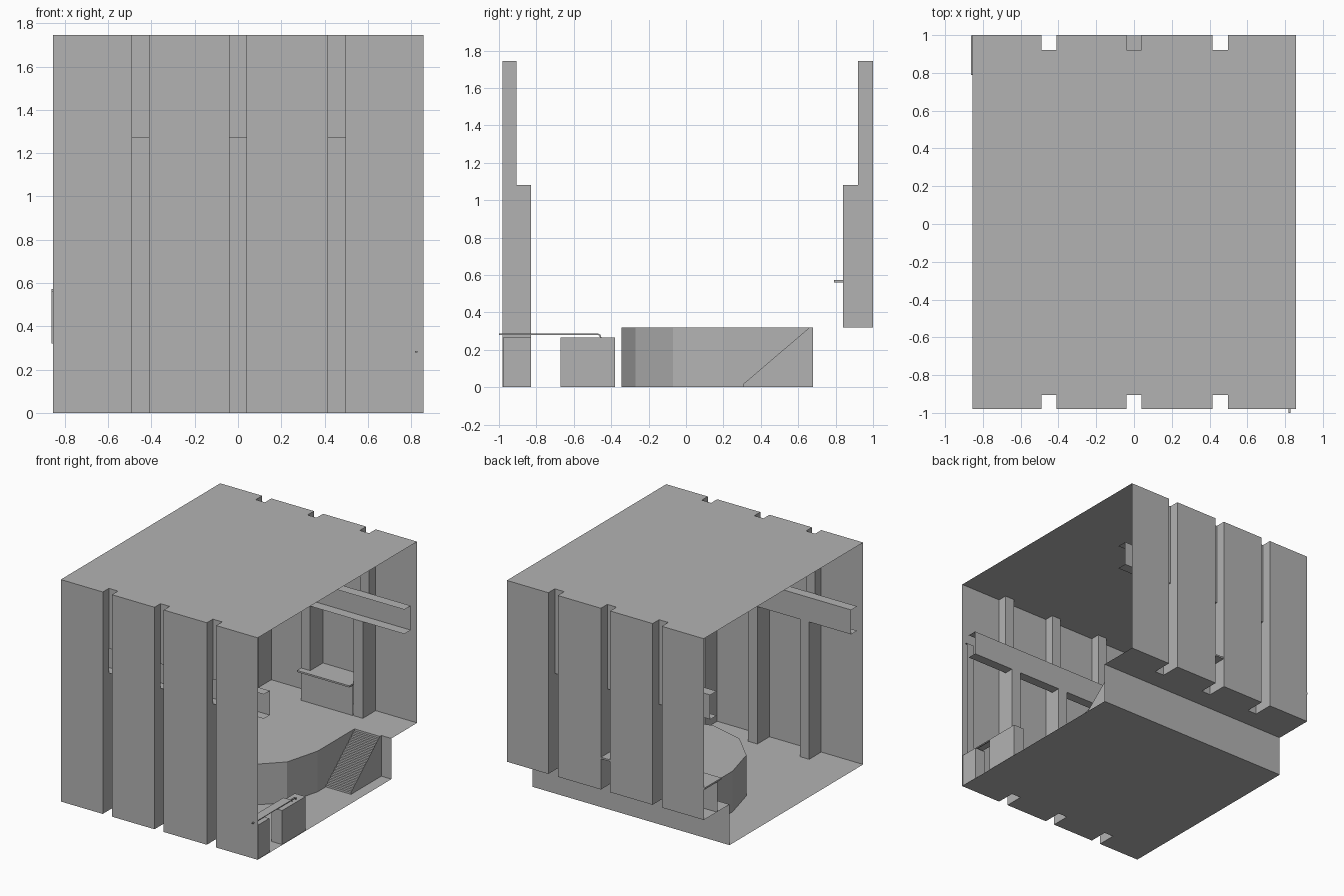
import bpy, math

if "Cube" in bpy.data.objects:
    bpy.data.objects.remove(bpy.data.objects["Cube"])

grey = bpy.data.materials.new("plain grey")
grey.diffuse_color = (0.45, 0.45, 0.45, 1)
grey.use_nodes = True
grey.node_tree.nodes["Principled BSDF"].inputs["Base Color"].default_value = grey.diffuse_color

X0, X1 = -0.855, 0.858
TOP, STEP = 1.745, 0.32
NOTCHES = [(-0.49, -0.41), (-0.04, 0.04), (0.415, 0.497)]
FRONT = (-0.98, -0.905, -0.83)   # outer, shallow and deep planes of a wall
BACK = (1.0, 0.92, 0.84)
BEAM_LO, BEAM_HI = 1.08, 1.272


def make(name, faces):
    """Object from a list of polygons."""
    verts, idx = [], []
    for f in faces:
        idx.append(list(range(len(verts), len(verts) + len(f))))
        verts += f
    me = bpy.data.meshes.new(name)
    me.from_pydata(verts, [], idx)
    me.materials.append(grey)
    ob = bpy.data.objects.new(name, me)
    bpy.context.collection.objects.link(ob)
    return ob


def strip(path, x0, x1):
    """Open sheet: a y-z path swept along x."""
    return [[(x0, *a), (x1, *a), (x1, *b), (x0, *b)]
            for a, b in zip(path, path[1:])]


def prism(path, x0, x1):
    """Closed solid: a y-z outline swept along x."""
    return (strip(path + path[:1], x0, x1)
            + [[(x0, *p) for p in path], [(x1, *p) for p in path]])


def rect(y0, y1, z0, z1):
    return [(y0, z0), (y1, z0), (y1, z1), (y0, z1)]


def edge(outer, inner, z):
    """Sheet border running along x with the notches cut in."""
    pts = [(X0, outer, z)]
    for a, b in NOTCHES:
        pts += [(a, outer, z), (a, inner, z), (b, inner, z), (b, outer, z)]
    return pts + [(X1, outer, z)]


def wall(name, planes, z0):
    """Notched wall; the notches stand inside the room as pilasters."""
    o, s, d = planes
    faces = []
    xs = [X0] + [v for n in NOTCHES for v in n] + [X1]
    for a, b in zip(xs[::2], xs[1::2]):
        faces += strip([(o, z0), (o, TOP)], a, b)
    side = [(o, z0), (d, z0), (d, BEAM_LO), (s, BEAM_LO), (s, TOP), (o, TOP)]
    for a, b in NOTCHES:
        faces += strip([(d, z0), (d, BEAM_LO)], a, b)
        faces += strip([(s, BEAM_HI), (s, TOP)], a, b)
        faces += [[(x, *p) for p in side] for x in (a, b)]
    make(name, faces)


# Shell: walls, roof, two floor levels
wall("front_wall", FRONT, 0)
wall("back_wall", BACK, STEP)
make("roof", [edge(FRONT[0], FRONT[1], TOP) + edge(BACK[0], BACK[1], TOP)[::-1]])
make("lower_floor", [edge(FRONT[0], FRONT[2], 0) + [(X1, 0.68, 0), (X0, 0.68, 0)]])
make("upper_floor", [[(X0, 0.68, STEP), (X1, 0.68, STEP)]
                     + edge(BACK[0], BACK[2], STEP)[::-1]])
make("floor_riser", strip([(0.68, 0), (0.68, STEP)], X0, X1))

# Channel beams, both opening towards the front
for name, y_open, y_web in (("front_beam", FRONT[1], FRONT[2]),
                            ("back_beam", BACK[2], BACK[1])):
    make(name, strip([(y_open, BEAM_LO), (y_web, BEAM_LO),
                      (y_web, BEAM_HI), (y_open, BEAM_HI)], X0, X1))

# Platform with a half-round front of six facets
R, CY = 0.55, 0.205
outline = [(-R, 0.68)]
outline += [(R * math.cos(math.radians(a)), CY + R * math.sin(math.radians(a)))
            for a in range(-180, 1, 30)]
outline += [(R, 0.68)]
sides = [[(*a, 0), (*b, 0), (*b, STEP), (*a, STEP)]
         for a, b in zip(outline, outline[1:])]
make("platform", sides + [[(*p, STEP) for p in outline]])

# Stairs with side panels
N, Y0 = 20, 0.305
run, rise = (0.68 - Y0) / N, STEP / N
path = [(Y0, 0)]
for i in range(N):
    path += [(Y0 + i * run, (i + 1) * rise), (Y0 + (i + 1) * run, (i + 1) * rise)]
make("stairs", strip(path, R, 0.77))
panel = [(Y0, 0), (Y0, rise), (0.68 - run, STEP), (0.68, STEP), (0.68, 0)]
make("stair_side", [[(0.77, *p) for p in panel]])

# Counters along the back wall
for i, (a, b) in enumerate(((-0.862, -0.49), (-0.04, 0.415))):
    make(f"counter_front_{i}", strip([(0.838, STEP), (0.838, 0.56)], a, b))
    make(f"counter_top_{i}", prism(rect(0.79, 0.998, 0.56, 0.573), a, b))

# Bench by the front wall: blocks, curved backing sheet and thin rail
make("bench_block", prism(rect(-0.67, -0.38, 0, 0.267), 0.76, 0.853))
make("bench_wall_block", prism(rect(-0.978, -0.83, 0, 0.267), 0.76, 0.853))
make("backing_sheet", strip([(-0.978, 1.24), (-0.96, 1.24), (-0.96, 0.3),
                             (-0.95, 0.287), (-0.52, 0.287), (-0.508, 0.27)],
                            0.76, 0.83))
rail = [(-1.0, 0.287), (-0.47, 0.287), (-0.458, 0.281), (-0.452, 0.267)]
inner = [(-0.46, 0.267), (-0.464, 0.276), (-0.472, 0.28), (-1.0, 0.28)]
make("rail", prism(rail + inner, 0.818, 0.828))
